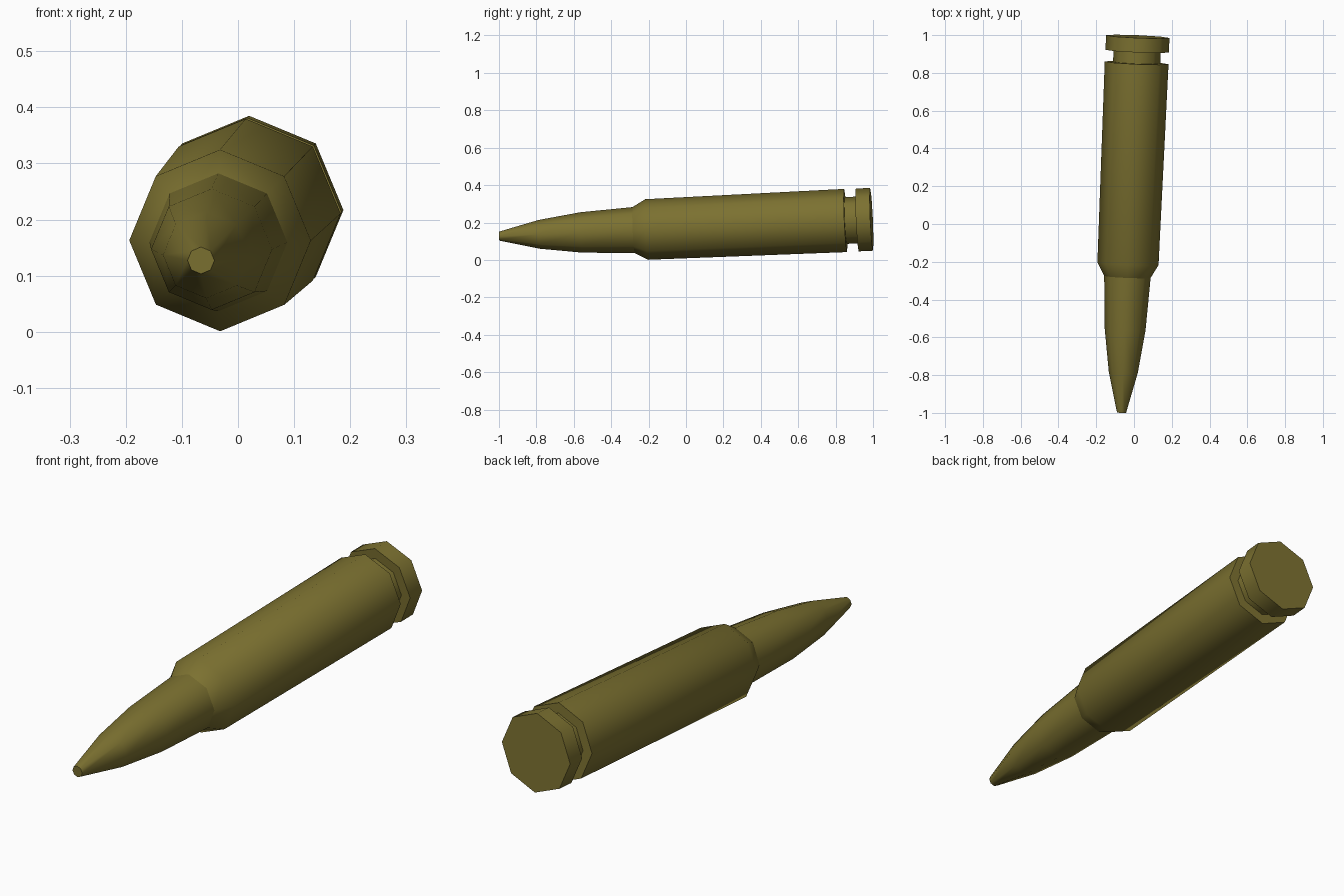
import bpy, bmesh, math
from mathutils import Vector

if "Cube" in bpy.data.objects:
    bpy.data.objects.remove(bpy.data.objects["Cube"])

SIDES = 8
TIP = Vector((-0.066, -0.999, 0.127))
BASE = Vector((0.02, 0.992, 0.217))
AXIS = BASE - TIP
LENGTH = AXIS.length
TILT = Vector((0, 1, 0)).rotation_difference(AXIS)

brass = bpy.data.materials.new("brass")
brass.diffuse_color = (0.2, 0.165, 0.03, 1)
brass.use_nodes = True
brass.node_tree.nodes["Principled BSDF"].inputs["Base Color"].default_value = brass.diffuse_color


def lathe(name, profile, cap_start=False, cap_end=False):
    """Eight-sided turned part; profile holds (distance from tip, radius)."""
    bm = bmesh.new()
    rings = []
    for dist, radius in profile:
        rings.append([bm.verts.new((radius * math.cos(a), dist, radius * math.sin(a)))
                      for a in (2 * math.pi * i / SIDES for i in range(SIDES))])
    for r0, r1 in zip(rings, rings[1:]):
        for i in range(SIDES):
            j = (i + 1) % SIDES
            bm.faces.new((r0[i], r1[i], r1[j], r0[j]))
    if cap_start:
        bm.faces.new(rings[0])
    if cap_end:
        bm.faces.new(rings[-1][::-1])
    # Outward is away from the axis, or along it on the flat ends
    bm.normal_update()
    mesh = bpy.data.meshes.new(name)
    bm.to_mesh(mesh)
    bm.free()
    mesh.materials.append(brass)
    obj = bpy.data.objects.new(name, mesh)
    bpy.context.collection.objects.link(obj)
    obj.location = TIP
    obj.rotation_mode = 'QUATERNION'
    obj.rotation_quaternion = TILT
    bpy.ops.object.select_all(action='DESELECT')
    obj.select_set(True)
    bpy.context.view_layer.objects.active = obj
    bpy.ops.object.shade_smooth_by_angle(angle=math.radians(50))
    return obj


# Bullet: blunt tip, curved nose, straight seat in the neck
lathe("bullet", [(0, 0.024), (0.215, 0.077), (0.44, 0.108), (0.72, 0.123)],
      cap_start=True)

# Case: shoulder, tapered body, extractor groove and rim
lathe("case", [(0.72, 0.123), (0.79, 0.162), (1.856, 0.169), (1.856, 0.125),
               (1.918, 0.125), (1.918, 0.168), (LENGTH, 0.168)],
      cap_end=True)
